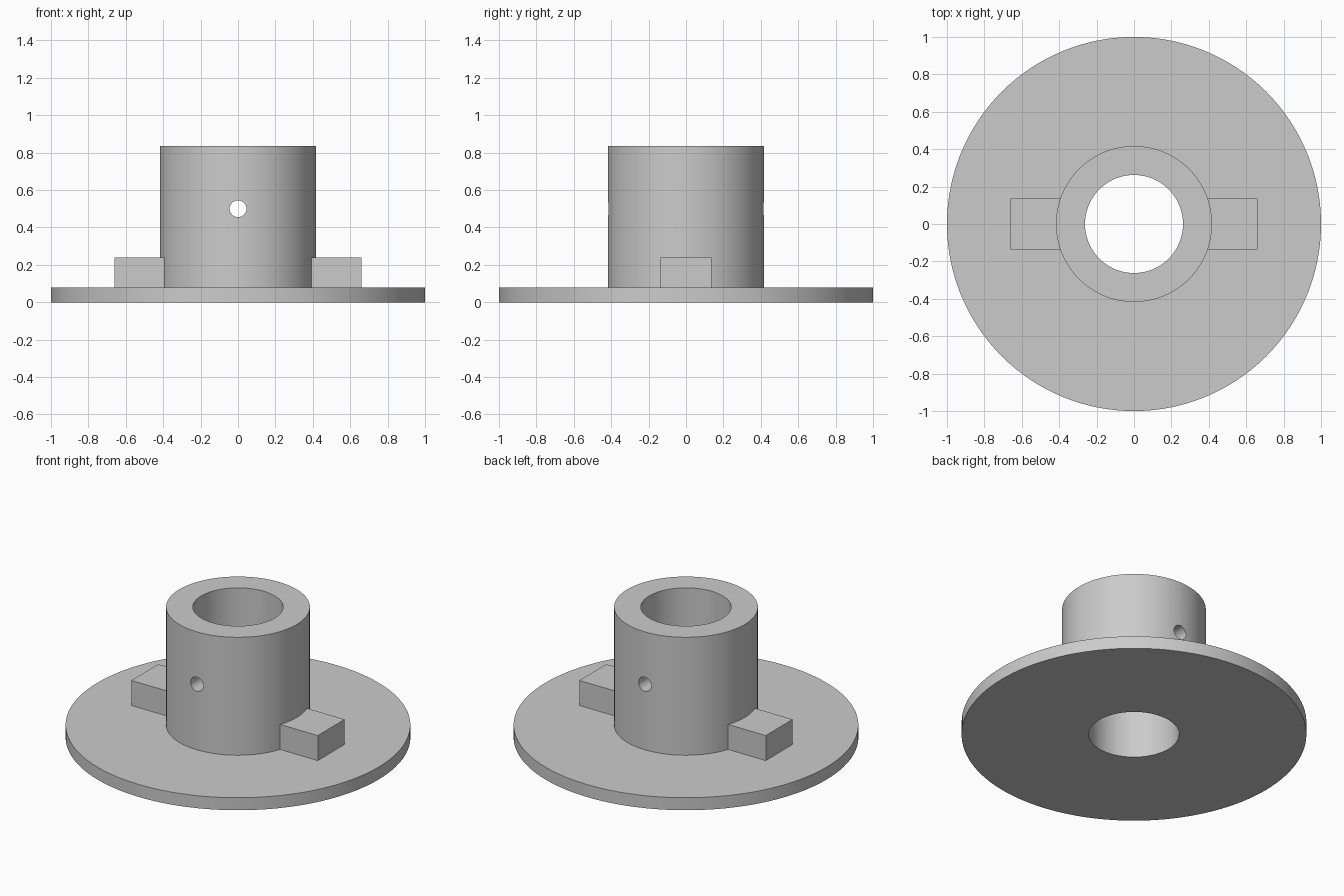
import bpy, bmesh, math
from mathutils import Matrix, Vector

if "Cube" in bpy.data.objects:
    bpy.data.objects.remove(bpy.data.objects["Cube"], do_unlink=True)

SEGMENTS = 128
FLANGE_R, HUB_R, BORE_R = 1.0, 0.417, 0.262
FLANGE_TOP, HUB_TOP = 0.08, 0.835
LUG_IN, LUG_OUT, LUG_HALF, LUG_TOP = 0.33, 0.66, 0.136, 0.24
PIN_R, PIN_Z = 0.045, 0.5

metal = bpy.data.materials.new("plain grey")
metal.use_nodes = True
grey = (0.6, 0.6, 0.6, 1)
metal.diffuse_color = grey
metal.node_tree.nodes["Principled BSDF"].inputs["Base Color"].default_value = grey


def finish(name, bm):
    """Turn a bmesh into a linked object with the shared material."""
    bmesh.ops.recalc_face_normals(bm, faces=bm.faces[:])
    mesh = bpy.data.meshes.new(name)
    bm.to_mesh(mesh)
    bm.free()
    mesh.materials.append(metal)
    obj = bpy.data.objects.new(name, mesh)
    bpy.context.collection.objects.link(obj)
    return obj


def lathe(name, profile):
    """Revolve a closed (radius, height) profile around z."""
    bm = bmesh.new()
    verts = [bm.verts.new((r, 0, z)) for r, z in profile]
    edges = [bm.edges.new((v, verts[i - 1])) for i, v in enumerate(verts)]
    bmesh.ops.spin(bm, geom=verts + edges, cent=(0, 0, 0), axis=(0, 0, 1),
                   angle=math.tau, steps=SEGMENTS, use_duplicate=False)
    bmesh.ops.remove_doubles(bm, verts=bm.verts[:], dist=0.0001)
    return finish(name, bm)


def box(name, low, high):
    low, high = Vector(low), Vector(high)
    bm = bmesh.new()
    bmesh.ops.create_cube(bm, size=1, matrix=Matrix.Translation((low + high) / 2)
                          @ Matrix.Diagonal((*(high - low), 1)))
    return finish(name, bm)


def combine(target, other, operation):
    """Apply a boolean and remove the helper."""
    mod = target.modifiers.new(other.name, "BOOLEAN")
    mod.operation, mod.solver, mod.object = operation, "EXACT", other
    bpy.context.view_layer.objects.active = target
    bpy.ops.object.modifier_apply(modifier=mod.name)
    bpy.data.objects.remove(other, do_unlink=True)


# Flange disc and bored hub in one turned profile
hub = lathe("flanged_hub", [
    (BORE_R, 0), (FLANGE_R, 0), (FLANGE_R, FLANGE_TOP),
    (HUB_R, FLANGE_TOP), (HUB_R, HUB_TOP), (BORE_R, HUB_TOP)])

# Drive lugs on either side, sunk into hub and flange
for side, sign in (("left", 1), ("right", -1)):
    xs = sorted((sign * LUG_IN, sign * LUG_OUT))
    lug = box(side + "_lug", (xs[0], -LUG_HALF, FLANGE_TOP / 2),
              (xs[1], LUG_HALF, LUG_TOP))
    combine(hub, lug, "UNION")

# Cross pin hole through both walls, front to back
bm = bmesh.new()
bmesh.ops.create_cone(bm, cap_ends=True, segments=32, radius1=PIN_R, radius2=PIN_R,
                      depth=2, matrix=Matrix.Translation((0, 0, PIN_Z))
                      @ Matrix.Rotation(math.pi / 2, 4, "X"))
pin = finish("pin_hole_cutter", bm)
pin.hide_render = True
combine(hub, pin, "DIFFERENCE")

# Smooth round walls, crisp rims
bpy.ops.object.select_all(action="DESELECT")
hub.select_set(True)
bpy.context.view_layer.objects.active = hub
bpy.ops.object.shade_smooth_by_angle(angle=math.radians(30))
